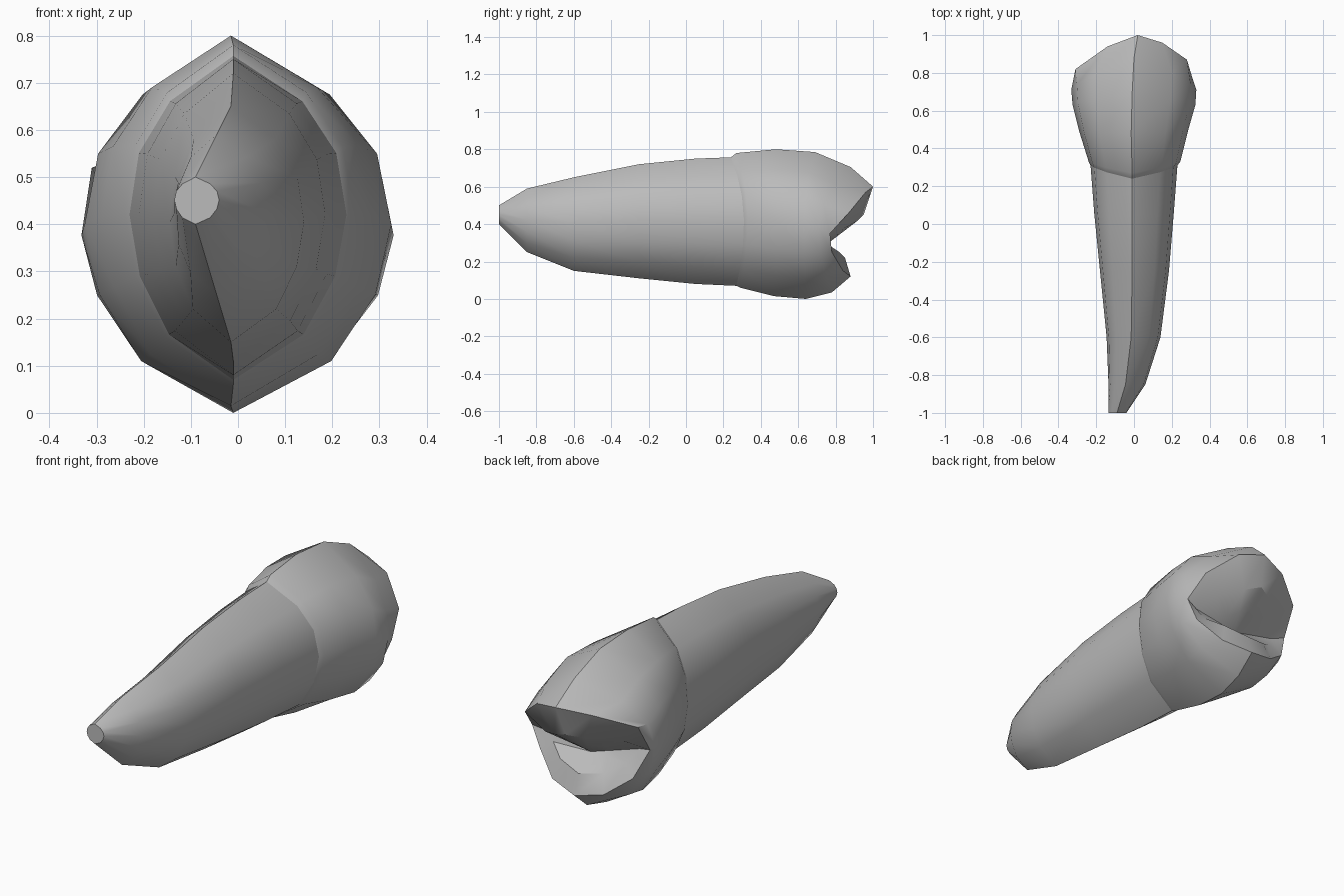
import bpy, bmesh, math
from mathutils import Vector

cube = bpy.data.objects.get("Cube")
if cube:
    bpy.data.objects.remove(cube, do_unlink=True)

ivory = bpy.data.materials.new("plain grey")
ivory.use_nodes = True
GREY = (0.5, 0.5, 0.5, 1)
ivory.diffuse_color = GREY
ivory.node_tree.nodes["Principled BSDF"].inputs["Base Color"].default_value = GREY

# half of the pointed oval cross-section, from top ridge to bottom ridge
HALF = [(0, 1), (.61, .72), (.91, .4), (1, .02), (.9, -.36), (.62, -.72), (0, -1)]
OVAL = HALF + [(-u, w) for u, w in reversed(HALF[1:-1])]


def ring(y_top, y_side, y_bottom, left, right, bottom, top, ridge):
    """Pointed oval whose depth differs at top, sides and bottom."""
    pts = []
    for u, w in OVAL:
        x = ridge + u * ((right - ridge) if u > 0 else (ridge - left))
        z = (top + bottom) / 2 + w * (top - bottom) / 2
        end = y_top if w > 0 else y_bottom
        pts.append(Vector((x, y_side + (end - y_side) * w * w, z)))
    return pts


def loft(name, rings, close_start=False, center=None, angle=32):
    bm = bmesh.new()
    loops = [[bm.verts.new(p) for p in r] for r in rings]
    n = len(OVAL)
    for a, b in zip(loops, loops[1:]):
        for i in range(n):
            j = (i + 1) % n
            bm.faces.new((a[i], a[j], b[j], b[i]))
    if close_start:
        bm.faces.new(loops[0])
    if center:
        c = bm.verts.new(center)
        for i in range(n):
            bm.faces.new((loops[-1][i], loops[-1][(i + 1) % n], c))
    bmesh.ops.recalc_face_normals(bm, faces=bm.faces[:])
    mesh = bpy.data.meshes.new(name)
    bm.to_mesh(mesh)
    bm.free()
    mesh.materials.append(ivory)
    obj = bpy.data.objects.new(name, mesh)
    bpy.context.collection.objects.link(obj)
    bpy.ops.object.select_all(action="DESELECT")
    obj.select_set(True)
    bpy.context.view_layer.objects.active = obj
    bpy.ops.object.shade_smooth_by_angle(angle=math.radians(angle))
    return obj


# root: y, left, right, bottom, top, ridge
ROOT = [(-1, -.135, -.04, .4, .5, -.09),
        (-.85, -.135, .06, .25, .59, -.045),
        (-.6, -.145, .14, .15, .65, -.015),
        (-.25, -.18, .185, .11, .72, -.01),
        (.05, -.21, .21, .08, .75, -.01)]
neck = ring(.24, .31, .27, -.23, .23, .07, .757, -.01)
loft("root", [ring(r[0], r[0], r[0], *r[1:]) for r in ROOT] + [neck], close_start=True)

# biting edge: outer rim, then the inner edge of the basin
RIM = [(.02, 1, .6), (.15, .96, .57), (.28, .87, .46), (.31, .77, .35),
       (.26, .78, .25), (.15, .84, .15), (0, .88, .12), (-.14, .85, .15),
       (-.26, .79, .24), (-.32, .74, .38), (-.31, .82, .52), (-.14, .94, .58)]
INNER = [(0, .95, .45), (.08, .92, .42), (.18, .85, .38), (.24, .75, .33),
         (.2, .76, .29), (.12, .82, .25), (0, .85, .22), (-.12, .82, .24),
         (-.2, .76, .29), (-.25, .72, .36), (-.2, .8, .42), (-.08, .91, .44)]
valley = Vector((0, .75, .29))
floor = [Vector(p).lerp(valley, .55) for p in INNER]

# crown: bulging wall, rim and basin
loft("crown", [neck,
               ring(.27, .33, .29, -.24, .245, .06, .78, -.01),
               ring(.48, .49, .47, -.29, .285, .015, .8, -.015),
               ring(.69, .63, .64, -.325, .325, 0, .785, -.01),
               ring(.88, .71, .78, -.332, .33, .035, .705, 0),
               RIM, INNER, floor], center=valley)
